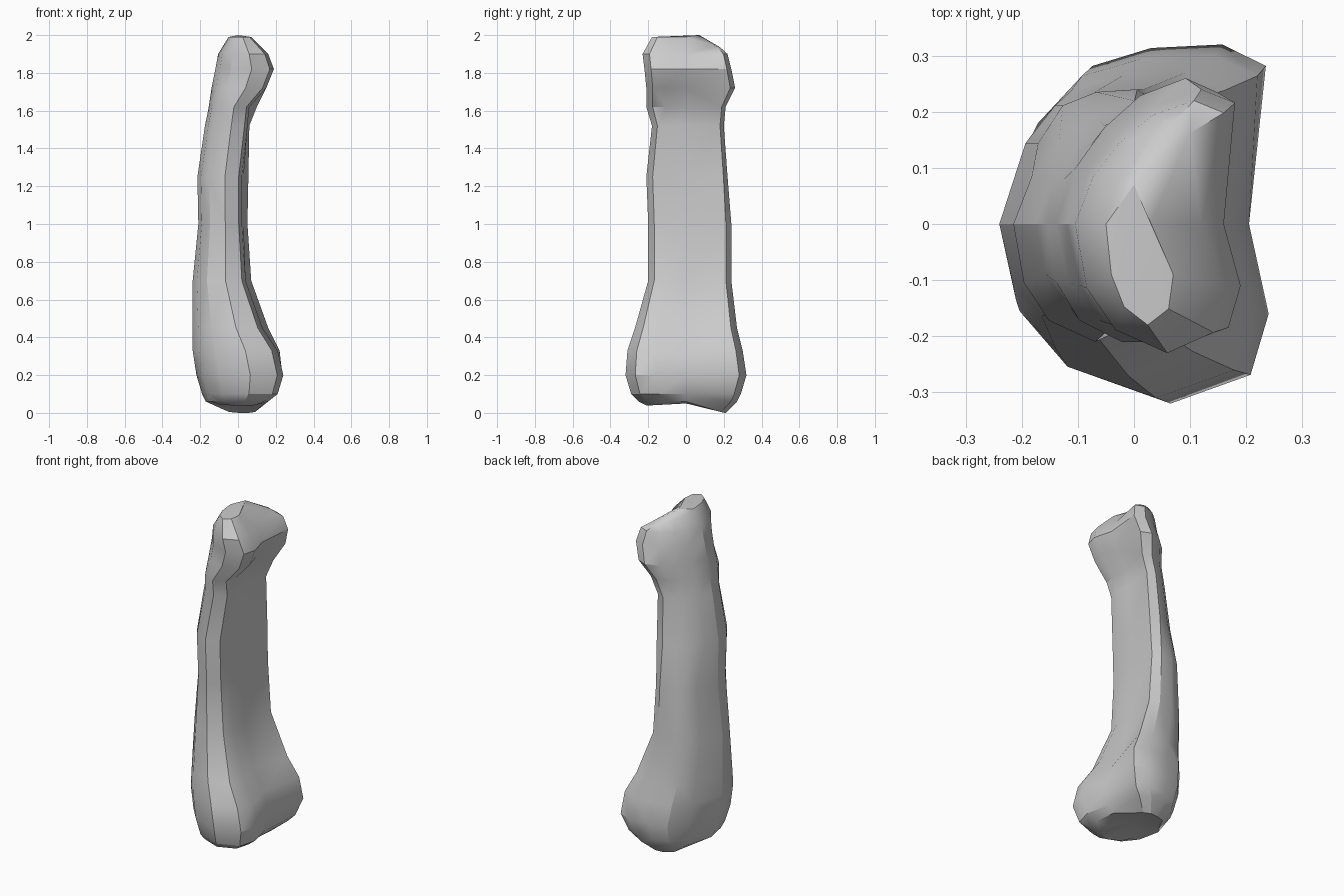
import bpy
import bmesh
import math

default_cube = bpy.data.objects.get("Cube")
if default_cube:
    bpy.data.objects.remove(default_cube, do_unlink=True)

# Bone colour
bone_grey = bpy.data.materials.new("bone_grey")
bone_grey.use_nodes = True
colour = (0.6, 0.6, 0.6, 1)
bone_grey.diffuse_color = colour
bone_grey.node_tree.nodes["Principled BSDF"].inputs["Base Color"].default_value = colour

# Half cross-sections: depth from rounded back (0) to flat underside (1), and half width
FRONT_SECTION = [(.08, .5), (.27, .82), (.62, 1), (.93, .84), (1, .5)]
BACK_SECTION = [(.15, .6), (.32, .88), (.55, .98), (.83, 1), (1, .88)]
UPPER_BACK_SECTION = [(.12, .38), (.3, .66), (.52, .88), (.8, 1), (1, .9)]
SLOPED_FROM = 1.1

# Rings from base to head:
# height, rounded side x, flat side x (front, middle, back), front y, back y
RINGS = [
    (.02, -.11, .1, .08, .09, -.21, .21),
    (.06, -.17, .16, .15, .16, -.25, .27),
    (.1, -.19, .21, .18, .2, -.29, .29),
    (.2, -.22, .24, .205, .235, -.32, .32),
    (.33, -.24, .21, .17, .22, -.31, .3),
    (.45, -.24, .13, .1, .16, -.27, .27),
    (.7, -.24, .04, .04, .07, -.2, .24),
    (1, -.21, .02, .03, .05, -.2, .24),
    (1.25, -.215, .02, .03, .055, -.21, .22),
    (1.52, -.175, .05, .045, .06, -.18, .2),
    (1.62, -.155, .06, .06, .1, -.21, .21),
    (1.72, -.14, .15, .12, .15, -.21, .26),
    (1.82, -.12, .19, .16, .18, -.22, .24),
    (1.9, -.105, .16, .12, .16, -.23, .22),
    (1.99, -.05, .07, .03, .1, -.18, .18),
]


def add_ring(bm, height, rounded, flat_front, flat_mid, flat_back, front, back):
    """One closed cross-section, front half then back half."""
    back_section = UPPER_BACK_SECTION if height > SLOPED_FROM else BACK_SECTION
    front_half = [(rounded + u * (flat_front - rounded), v * front) for u, v in FRONT_SECTION]
    back_half = [(rounded + u * (flat_back - rounded), v * back) for u, v in back_section]
    outline = [(rounded, 0)] + front_half + [(flat_mid, 0)] + back_half[::-1]
    return [bm.verts.new((x, y, height)) for x, y in outline]


def bridge(bm, lower, upper):
    """Join two rings with a band of quads."""
    count = len(lower)
    for i in range(count):
        j = (i + 1) % count
        bm.faces.new((lower[i], lower[j], upper[j], upper[i]))


def close_end(bm, ring, tip):
    """Fan an end ring to a single point."""
    centre = bm.verts.new(tip)
    for i, vert in enumerate(ring):
        bm.faces.new((vert, ring[(i + 1) % len(ring)], centre))


# Shaft with flared base and knuckle head
bm = bmesh.new()
rings = [add_ring(bm, *row) for row in RINGS]
for lower, upper in zip(rings, rings[1:]):
    bridge(bm, lower, upper)

# Shallow socket under the base, lowest at the back
for vert in rings[0]:
    y = vert.co.y
    vert.co.z += -.095 * y + .03 * max(0, 1 - abs(y) / .2)
close_end(bm, rings[0], (0, 0, .06))

# Knuckle top slopes down toward the back
for vert in rings[-1]:
    vert.co.z -= .3 * max(0, vert.co.y)
close_end(bm, rings[-1], (0, .07, 2))

bmesh.ops.triangulate(bm, faces=bm.faces[:], quad_method='SHORT_EDGE')
bmesh.ops.recalc_face_normals(bm, faces=bm.faces[:])
mesh = bpy.data.meshes.new("finger_bone")
bm.to_mesh(mesh)
bm.free()
mesh.materials.append(bone_grey)

finger_bone = bpy.data.objects.new("finger_bone", mesh)
bpy.context.collection.objects.link(finger_bone)
bpy.context.view_layer.objects.active = finger_bone
finger_bone.select_set(True)
bpy.ops.object.shade_smooth_by_angle(angle=math.radians(30))
